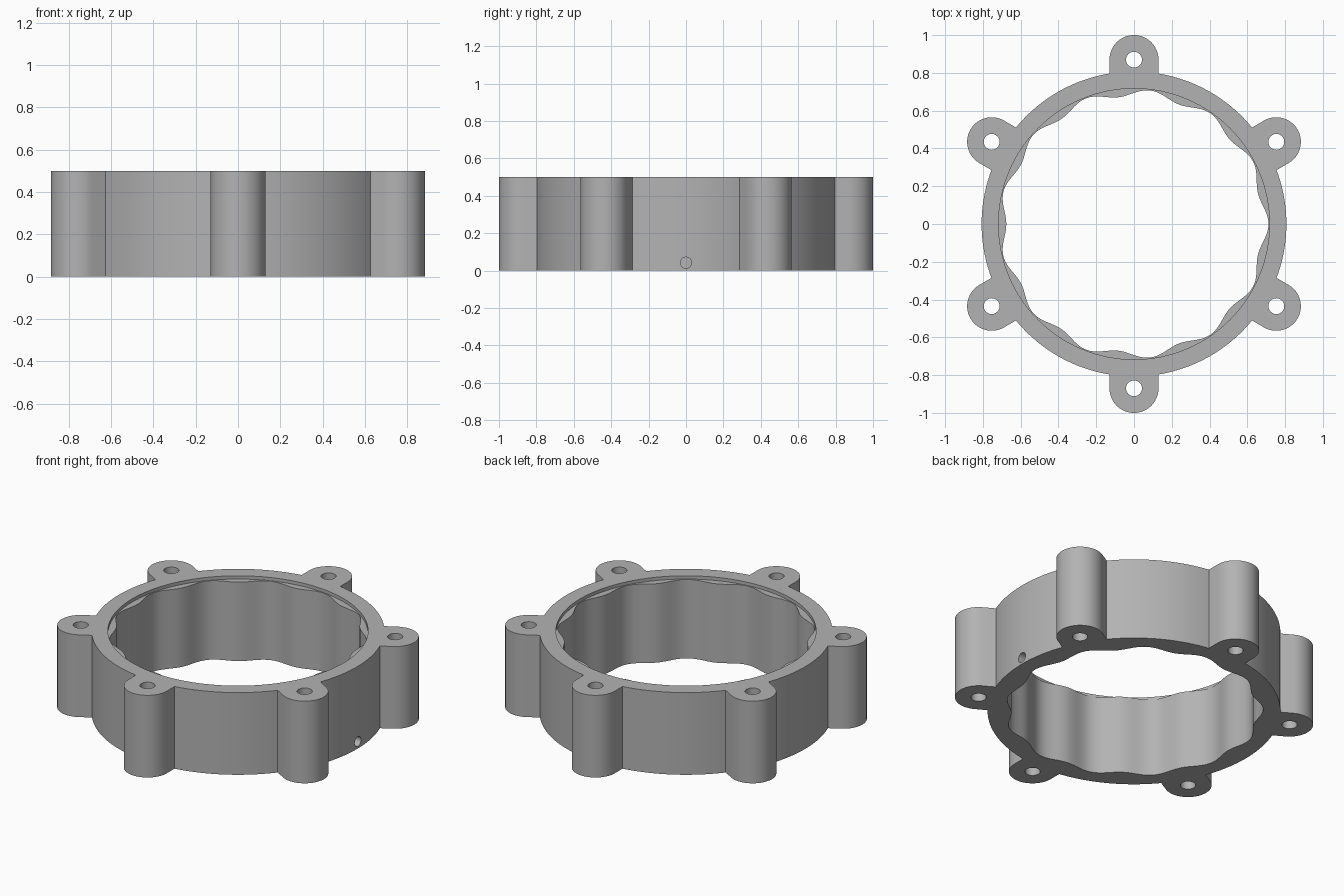
import bpy, bmesh, math
from math import sin, cos, pi, radians
from mathutils import Vector

if "Cube" in bpy.data.objects:
    bpy.data.objects.remove(bpy.data.objects["Cube"], do_unlink=True)

HEIGHT, RING_R = 0.5, 0.807
LUG_DIST, LUG_R, BOLT_R = 0.87, 0.13, 0.042
LOBES = 13

grey = bpy.data.materials.new("plain grey")
grey.use_nodes = True
grey.diffuse_color = (0.45, 0.45, 0.45, 1)
grey.node_tree.nodes["Principled BSDF"].inputs["Base Color"].default_value = (0.45, 0.45, 0.45, 1)


def polar(r, a):
    return Vector((r * cos(a), r * sin(a)))


def circle(r, n, centre=(0, 0)):
    return [Vector(centre) + polar(r, 2 * pi * i / n) for i in range(n)]


def prism(name, outline, z0, z1):
    """Extrude a closed counter-clockwise outline from z0 to z1."""
    bm = bmesh.new()
    base = bm.faces.new([bm.verts.new((p.x, p.y, z0)) for p in outline])
    top = bmesh.ops.extrude_face_region(bm, geom=[base])["geom"]
    bmesh.ops.translate(bm, vec=(0, 0, z1 - z0),
                        verts=[v for v in top if isinstance(v, bmesh.types.BMVert)])
    bmesh.ops.recalc_face_normals(bm, faces=bm.faces)
    mesh = bpy.data.meshes.new(name)
    bm.to_mesh(mesh)
    bm.free()
    mesh.materials.append(grey)
    obj = bpy.data.objects.new(name, mesh)
    bpy.context.collection.objects.link(obj)
    return obj


def cut(target, cutter):
    """Subtract the cutter, then discard it."""
    mod = target.modifiers.new("cut", "BOOLEAN")
    mod.operation, mod.solver, mod.object = "DIFFERENCE", "EXACT", cutter
    bpy.context.view_layer.objects.active = target
    bpy.ops.object.modifier_apply(modifier=mod.name)
    bpy.data.objects.remove(cutter, do_unlink=True)


# Outer outline: six straight-sided round lugs joined by ring arcs
lug_angles = [radians(30 + 60 * k) for k in range(6)]
half = math.asin(LUG_R / RING_R)
outline = []
for a in lug_angles:
    outline.append(polar(RING_R, a - half))
    outline += [polar(LUG_DIST, a) + polar(LUG_R, a - pi / 2 + pi * i / 32) for i in range(33)]
    arc = radians(60) - 2 * half
    outline += [polar(RING_R, a + half + arc * i / 24) for i in range(24)]
housing = prism("housing_ring", outline, 0, HEIGHT)

# Wavy bore
count = LOBES * 24
bore = [polar(0.694 + 0.018 * cos(LOBES * t), t)
        for t in (2 * pi * i / count for i in range(count))]
cut(housing, prism("bore_cutter", bore, -0.1, HEIGHT + 0.1))

# Shallow round seat at the top of the bore
cut(housing, prism("seat_cutter", circle(0.717, 128), HEIGHT - 0.02, HEIGHT + 0.1))

# Bolt holes through the lugs
for a in lug_angles:
    cut(housing, prism("bolt_cutter", circle(BOLT_R, 32, polar(LUG_DIST, a)), -0.1, HEIGHT + 0.1))

# Small vent through the left wall near the base
vent = prism("vent_cutter", circle(0.03, 24), 0.6, 0.95)
vent.rotation_euler.y = pi / 2
vent.location.z = 0.042
bpy.context.view_layer.update()
cut(housing, vent)

# Smooth the curved walls, keep the rims sharp
bpy.ops.object.select_all(action="DESELECT")
housing.select_set(True)
bpy.context.view_layer.objects.active = housing
bpy.ops.object.shade_smooth_by_angle(angle=radians(30))
